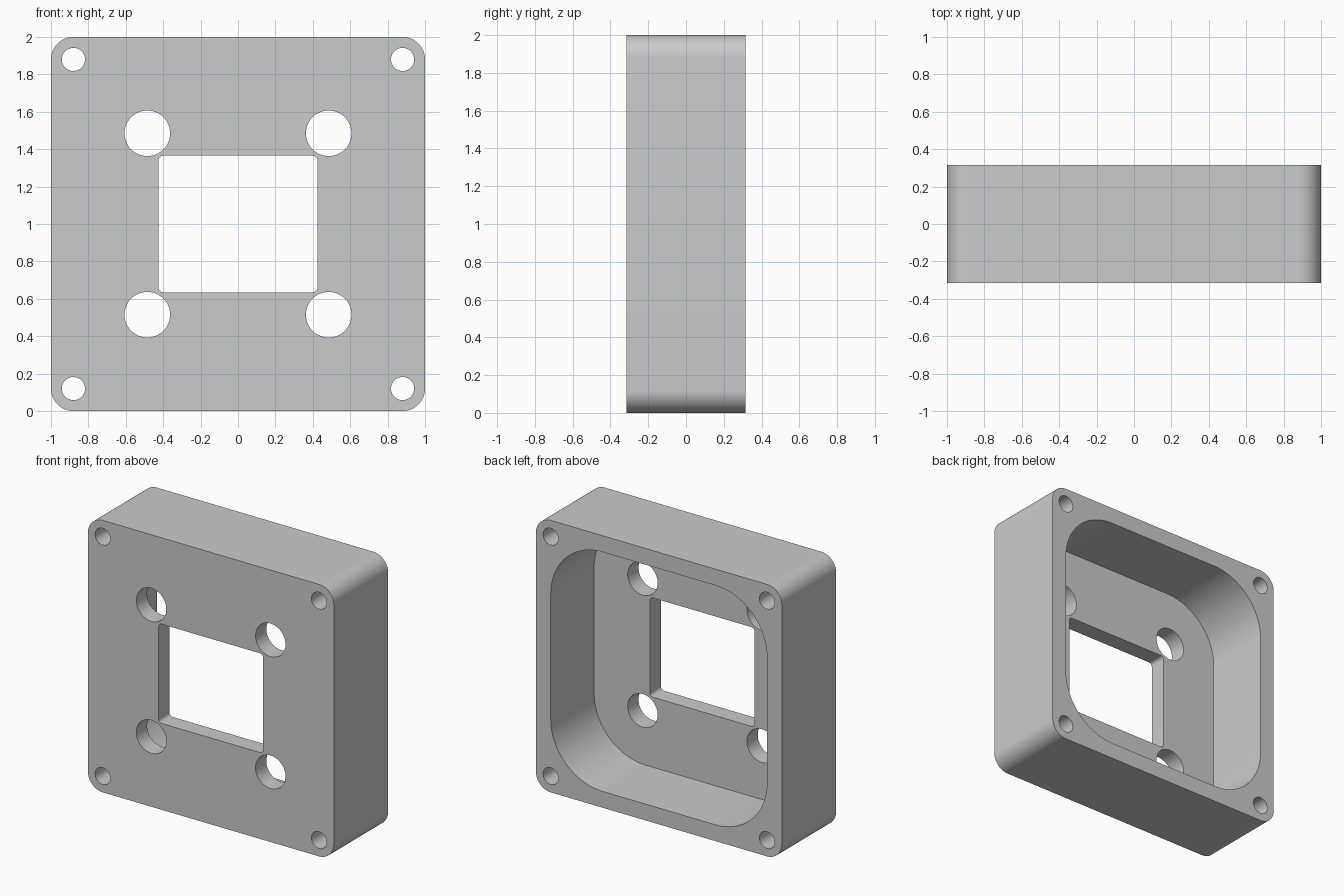
import bpy, bmesh
from math import cos, sin, pi

HALF_DEPTH = 0.315
FLOOR = 0.126
MID_Z = 1.0

if "Cube" in bpy.data.objects:
    bpy.data.objects.remove(bpy.data.objects["Cube"])

grey = bpy.data.materials.new("plain grey")
grey.use_nodes = True
colour = (0.6, 0.6, 0.6, 1)
grey.diffuse_color = colour
grey.node_tree.nodes["Principled BSDF"].inputs["Base Color"].default_value = colour


def rounded_rect(hx, hz, r, steps=16, cx=0, cz=0):
    """Outline of a rounded rectangle; a circle when r equals both halves."""
    pts = []
    round_end = hx - r < 1e-6
    for q, (sx, sz) in enumerate([(1, 1), (-1, 1), (-1, -1), (1, -1)]):
        for i in range(steps + (0 if round_end else 1)):
            a = (q + i / steps) * pi / 2
            pts.append((cx + sx * (hx - r) + r * cos(a),
                        cz + sz * (hz - r) + r * sin(a)))
    return pts


def prisms(name, outlines, y0, y1):
    """One object holding a closed prism for each outline, extruded along y."""
    bm = bmesh.new()
    for pts in outlines:
        face = bm.faces.new([bm.verts.new((x, y0, MID_Z + z)) for x, z in pts])
        top = bmesh.ops.extrude_face_region(bm, geom=[face])["geom"]
        verts = [g for g in top if isinstance(g, bmesh.types.BMVert)]
        bmesh.ops.translate(bm, verts=verts, vec=(0, y1 - y0, 0))
    bmesh.ops.recalc_face_normals(bm, faces=bm.faces)
    mesh = bpy.data.meshes.new(name)
    bm.to_mesh(mesh)
    bm.free()
    mesh.materials.append(grey)
    obj = bpy.data.objects.new(name, mesh)
    bpy.context.collection.objects.link(obj)
    return obj


# Solid block with rounded upright corners
housing = prisms("housing", [rounded_rect(1, 1, 0.12)], -HALF_DEPTH, HALF_DEPTH)

# Deep pocket open to the back
pocket = prisms("pocket_cutter", [rounded_rect(0.88, 0.88, 0.42, 24)],
                FLOOR - HALF_DEPTH, HALF_DEPTH + 0.1)

# Window, four large holes and four corner screw holes, all cut right through
cuts = [rounded_rect(0.425, 0.365, 0.025, 6)]
for sx in (-1, 1):
    for sz in (-1, 1):
        for offset, radius in ((0.485, 0.122), (0.88, 0.062)):
            cuts.append(rounded_rect(radius, radius, radius, 12,
                                     sx * offset, sz * offset))
holes = prisms("hole_cutter", cuts, -HALF_DEPTH - 0.1, HALF_DEPTH + 0.1)

bpy.ops.object.select_all(action="DESELECT")
bpy.context.view_layer.objects.active = housing
housing.select_set(True)
for cutter in (pocket, holes):
    cutter.hide_render = True
    mod = housing.modifiers.new(cutter.name, "BOOLEAN")
    mod.operation = "DIFFERENCE"
    mod.solver = "EXACT"
    mod.object = cutter
    bpy.ops.object.modifier_apply(modifier=mod.name)
    bpy.data.objects.remove(cutter)

bpy.ops.object.shade_smooth_by_angle()
